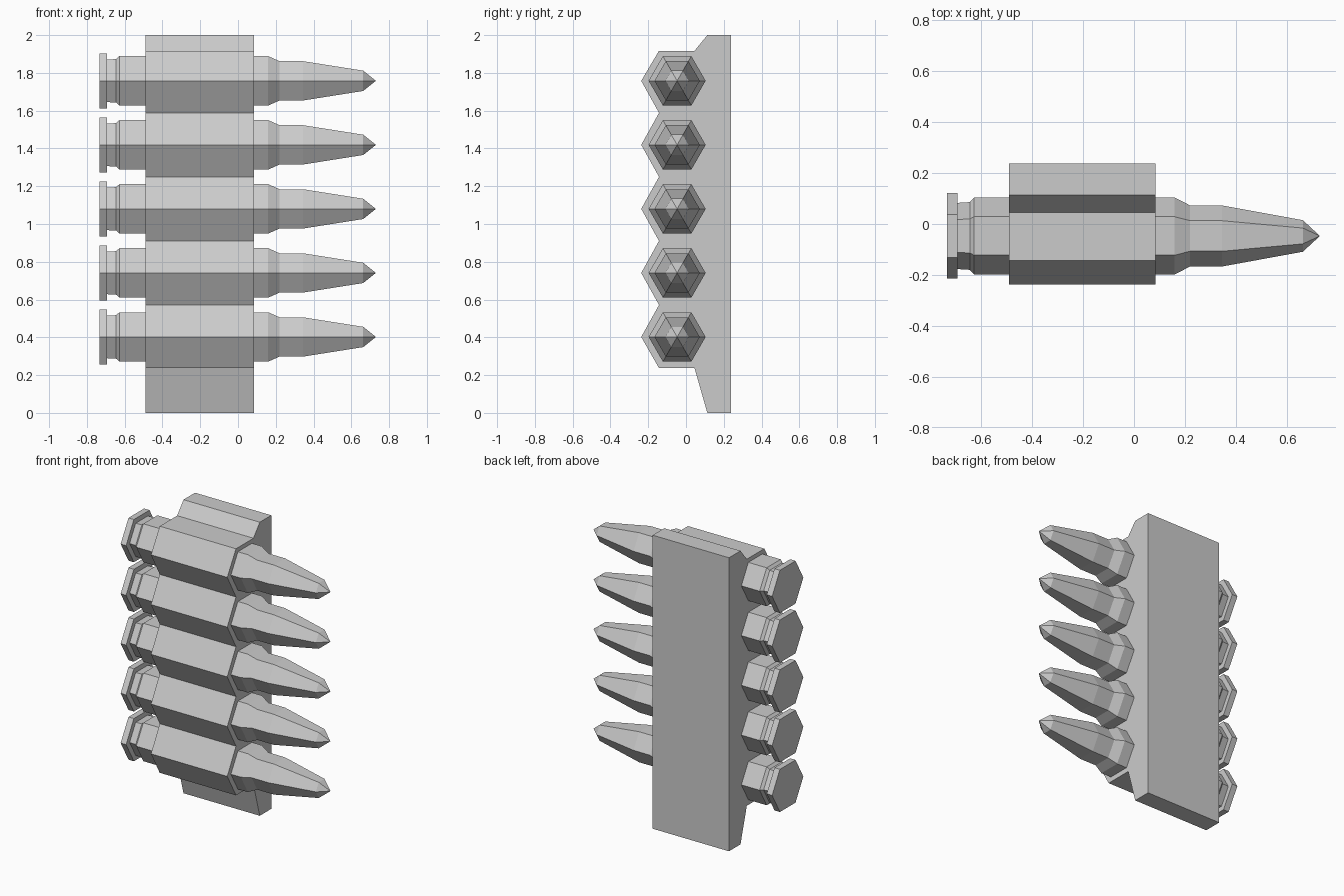
import bpy, bmesh
from math import cos, sin, pi

if "Cube" in bpy.data.objects:
    bpy.data.objects.remove(bpy.data.objects["Cube"])

SPACING = 0.339
Z0 = 0.402
AXIS_Y = -0.047
COUNT = 5


def finish(bm, name):
    bmesh.ops.recalc_face_normals(bm, faces=bm.faces)
    mesh = bpy.data.meshes.new(name)
    bm.to_mesh(mesh)
    bm.free()
    obj = bpy.data.objects.new(name, mesh)
    bpy.context.collection.objects.link(obj)
    return obj


# Holder: scalloped side profile (y, z) extruded along x
profile = [(0.045, 0.237), (0.113, 0.0), (0.237, 0.0), (0.237, 2.0),
           (0.113, 2.0), (0.045, 1.917)]
for i in reversed(range(COUNT)):
    z = Z0 + i * SPACING
    top = 1.917 if i == COUNT - 1 else z + SPACING / 2
    profile += [(-0.143, top), (-0.237, z)]
profile.append((-0.143, 0.237))

bm = bmesh.new()
side = bm.faces.new([bm.verts.new((-0.49, y, z)) for y, z in profile])
ext = bmesh.ops.extrude_face_region(bm, geom=[side], use_keep_orig=True)
moved = [g for g in ext["geom"] if isinstance(g, bmesh.types.BMVert)]
bmesh.ops.translate(bm, verts=moved, vec=(0.575, 0, 0))
finish(bm, "shell_holder")

# Cartridge: six-sided rings (x, radius) from rim to pointed tip
RINGS = [(-0.734, 0.168), (-0.693, 0.168), (-0.693, 0.130), (-0.645, 0.133),
         (-0.628, 0.151), (0.160, 0.151), (0.220, 0.120), (0.345, 0.120),
         (0.663, 0.062)]


def cartridge(name, z):
    bm = bmesh.new()
    rings = [[bm.verts.new((x, AXIS_Y + r * cos(k * pi / 3), z + r * sin(k * pi / 3)))
              for k in range(6)] for x, r in RINGS]
    for a, b in zip(rings, rings[1:]):
        for k in range(6):
            n = (k + 1) % 6
            bm.faces.new((a[k], a[n], b[n], b[k]))
    bm.faces.new(rings[0])
    tip = bm.verts.new((0.73, AXIS_Y, z))
    for k in range(6):
        bm.faces.new((rings[-1][k], rings[-1][(k + 1) % 6], tip))
    finish(bm, name)


for i in range(COUNT):
    cartridge(f"cartridge_{i + 1}", Z0 + i * SPACING)
